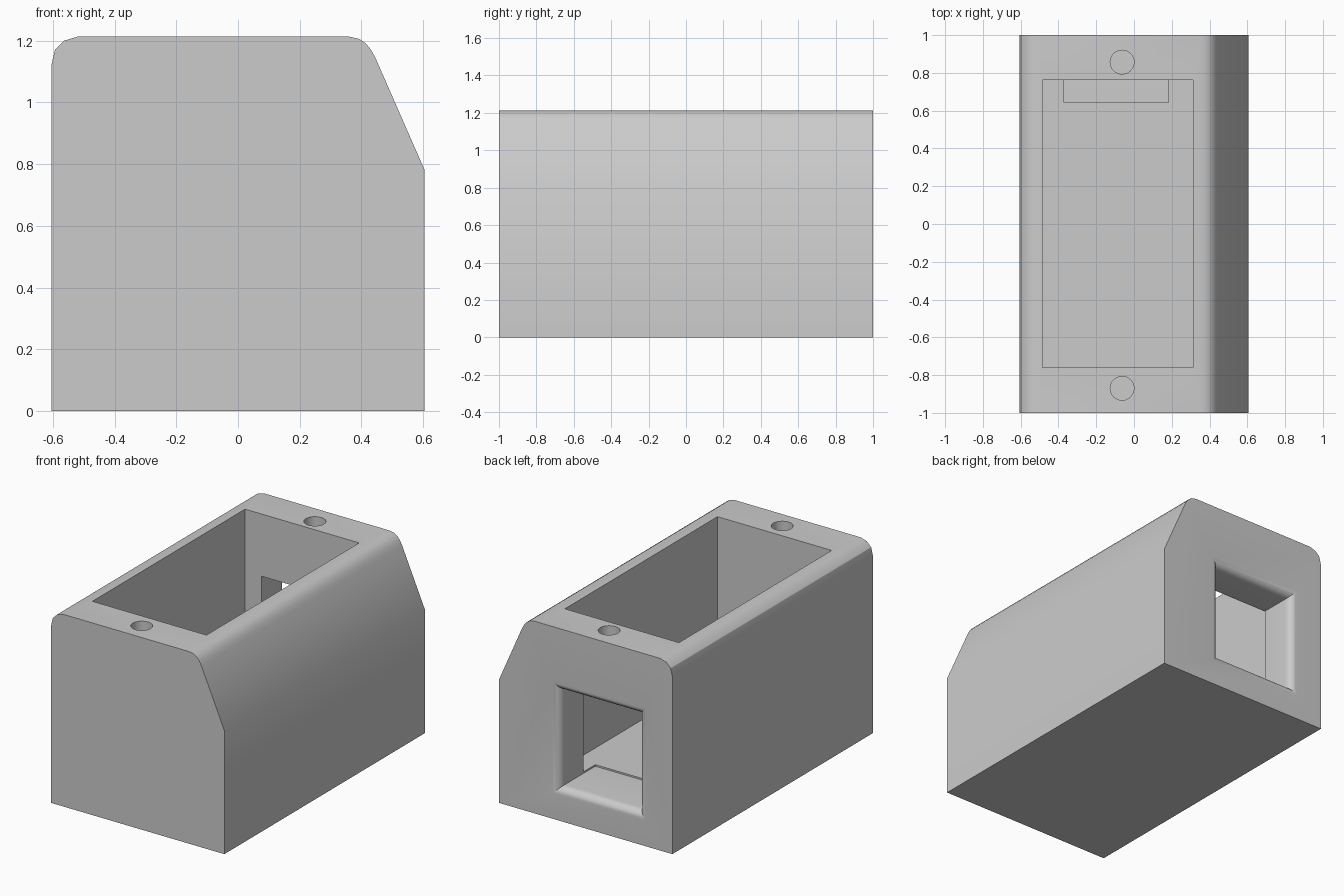
import bpy, bmesh
from math import sin, cos, pi, radians

cube = bpy.data.objects.get("Cube")
if cube:
    bpy.data.objects.remove(cube, do_unlink=True)

grey = bpy.data.materials.new("plain grey")
grey.use_nodes = True
grey.diffuse_color = (0.6, 0.6, 0.6, 1)
grey.node_tree.nodes["Principled BSDF"].inputs["Base Color"].default_value = (0.6, 0.6, 0.6, 1)


def loft(name, sections):
    """Closed solid through matching point loops."""
    bm = bmesh.new()
    loops = [[bm.verts.new(p) for p in s] for s in sections]
    n = len(loops[0])
    for a, b in zip(loops, loops[1:]):
        for i in range(n):
            j = (i + 1) % n
            bm.faces.new((a[i], a[j], b[j], b[i]))
    bm.faces.new(loops[0])
    bm.faces.new(loops[-1])
    bmesh.ops.recalc_face_normals(bm, faces=bm.faces)
    mesh = bpy.data.meshes.new(name)
    bm.to_mesh(mesh)
    bm.free()
    mesh.materials.append(grey)
    ob = bpy.data.objects.new(name, mesh)
    bpy.context.collection.objects.link(ob)
    return ob


def rect_xy(x0, x1, y0, y1, z):
    return [(x0, y0, z), (x1, y0, z), (x1, y1, z), (x0, y1, z)]


def cut(body, cutter):
    cutter.hide_render = True
    mod = body.modifiers.new("cut", 'BOOLEAN')
    mod.operation = 'DIFFERENCE'
    mod.solver = 'EXACT'
    mod.object = cutter
    bpy.context.view_layer.objects.active = body
    bpy.ops.object.modifier_apply(modifier=mod.name)
    bpy.data.objects.remove(cutter, do_unlink=True)


# Housing: extruded profile with rounded top corners and one sloped side
profile = [(-0.605, 0), (0.605, 0), (0.605, 0.78), (0.445, 1.145), (0.43, 1.172),
           (0.413, 1.192), (0.392, 1.206), (0.36, 1.213), (-0.52, 1.213),
           (-0.563, 1.2), (-0.593, 1.17), (-0.605, 1.12)]
housing = loft("housing", [[(x, y, z) for x, z in profile] for y in (-1, 1)])

# Deep pocket open at the top
cut(housing, loft("pocket_cutter", [rect_xy(-0.485, 0.312, -0.76, 0.763, z) for z in (0.218, 1.4)]))

# Back window with a rounded mouth, running a little way into the pocket floor
r, steps = 0.05, 6
stations = [(0.643, 0)]
stations += [(1 - r + r * sin(t), r - r * cos(t)) for t in (pi / 2 * i / steps for i in range(steps + 1))]
stations.append((1.1, r))
x0, x1, z0, z1 = -0.37, 0.183, 0.208, 0.82
cut(housing, loft("window_cutter", [
    [(x0 - o, y, z0 - o), (x1 + o, y, z0 - o), (x1 + o, y, z1 + o), (x0 - o, y, z1 + o)]
    for y, o in stations]))

# Blind screw holes at both ends of the top
for y in (-0.87, 0.857):
    ring = [(-0.063 + 0.063 * cos(2 * pi * i / 32), y + 0.063 * sin(2 * pi * i / 32)) for i in range(32)]
    cut(housing, loft("screw_hole_cutter", [[(px, py, z) for px, py in ring] for z in (0.92, 1.4)]))

# Smooth the rounded parts, keep the edges sharp
bpy.ops.object.select_all(action='DESELECT')
housing.select_set(True)
bpy.context.view_layer.objects.active = housing
bpy.ops.object.shade_smooth_by_angle(angle=radians(30))
